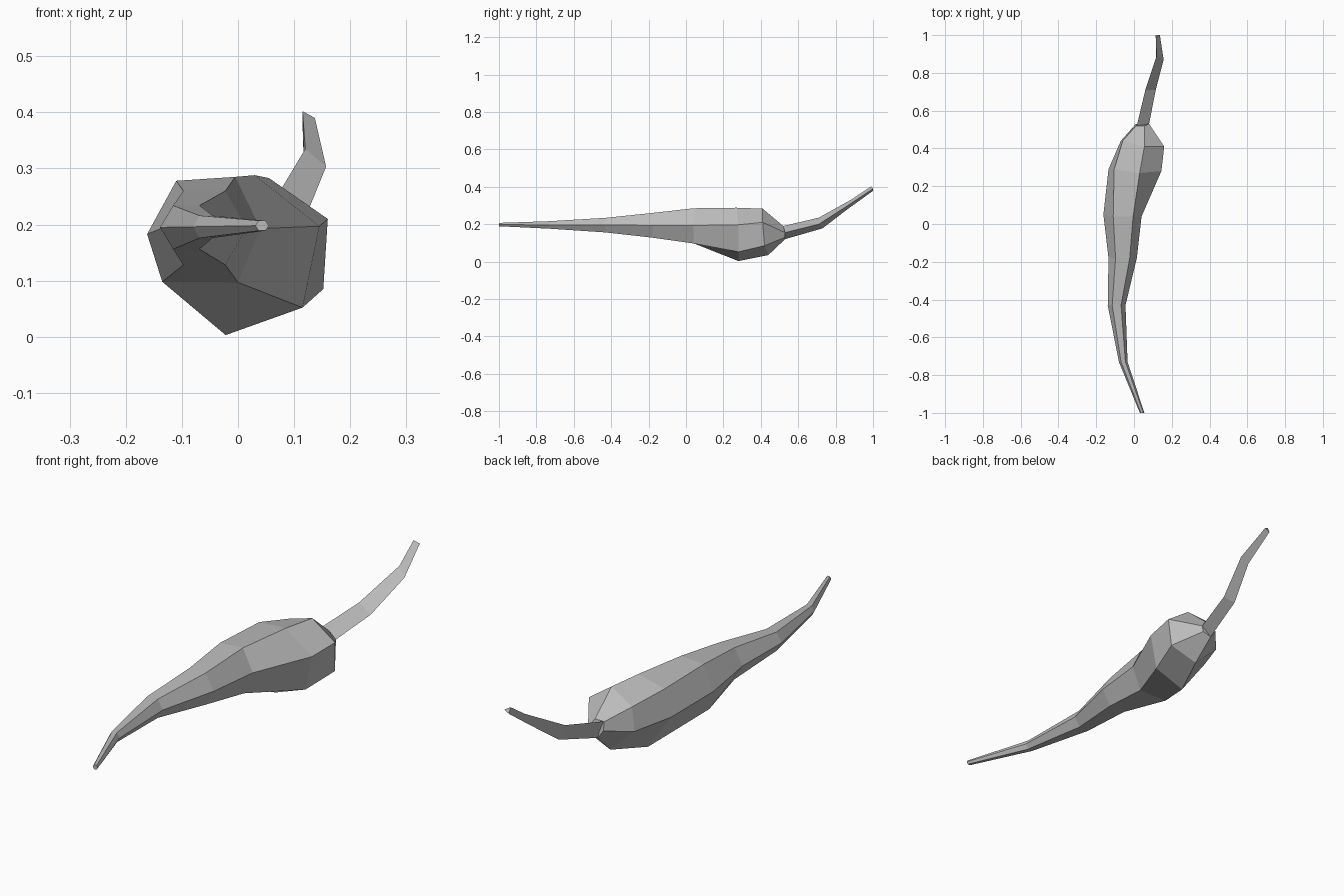
import bpy
import bmesh
from math import cos, sin, radians

default_cube = bpy.data.objects.get("Cube")
if default_cube:
    bpy.data.objects.remove(default_cube, do_unlink=True)

grey = bpy.data.materials.new("plain grey")
grey.use_nodes = True
grey_colour = (0.5, 0.5, 0.5, 1)
grey.diffuse_color = grey_colour
grey.node_tree.nodes["Principled BSDF"].inputs["Base Color"].default_value = grey_colour


def hexagon(y, centre_x, centre_z, half_width, half_height):
    """Six-sided ring in order: right, top right, top left, left, bottom left, bottom right."""
    corners = []
    for step in range(6):
        angle = radians(60 * step)
        corners.append((centre_x + half_width * cos(angle), y,
                        centre_z + half_height * sin(angle) / sin(radians(60))))
    return corners


def loft(name, rings):
    """Skin neighbouring rings with quads and close both ends."""
    bm = bmesh.new()
    loops = [[bm.verts.new(point) for point in ring] for ring in rings]
    count = len(loops[0])
    for near, far in zip(loops, loops[1:]):
        for i in range(count):
            j = (i + 1) % count
            bm.faces.new((near[i], near[j], far[j], far[i]))
    bm.faces.new(loops[0])
    bm.faces.new(loops[-1])
    bmesh.ops.recalc_face_normals(bm, faces=bm.faces)
    mesh = bpy.data.meshes.new(name)
    bm.to_mesh(mesh)
    bm.free()
    mesh.materials.append(grey)
    part = bpy.data.objects.new(name, mesh)
    bpy.context.collection.objects.link(part)
    return part


# Slender curved front half of the body
body_rings = [
    hexagon(-1, .043, .198, .012, .009),
    hexagon(-.73, -.057, .196, .023, .02),
    hexagon(-.43, -.092, .195, .047, .039),
    hexagon(-.18, -.06, .194, .075, .066),
]

# Swollen, lopsided rear half of the body
body_rings += [
    [(.04, .04, .193), (-.005, .04, .285), (-.11, .04, .278),
     (-.162, .05, .183), (-.135, .04, .098), (0, .04, .097)],
    [(.145, .28, .197), (.03, .27, .288), (-.105, .29, .27),
     (-.135, .29, .16), (-.022, .28, .003), (.115, .28, .052)],
    [(.16, .41, .21), (.055, .41, .283), (-.06, .44, .24),
     (-.07, .44, .14), (.04, .44, .035), (.152, .42, .085)],
    [(.08, .53, .155), (.055, .52, .19), (.012, .52, .19),
     (.01, .53, .155), (.035, .53, .12), (.075, .53, .13)],
]
loft("body", body_rings)

# Three-sided bent stem: top, right and bottom edges
stem_rings = [
    [(.015, .52, .19), (.08, .53, .155), (.035, .53, .12)],
    [(.06, .71, .235), (.115, .71, .2), (.075, .73, .178)],
    [(.12, .89, .335), (.157, .87, .303), (.118, .87, .285)],
    [(.115, .99, .402), (.137, 1, .39), (.115, 1, .378)],
]
loft("stem", stem_rings)
